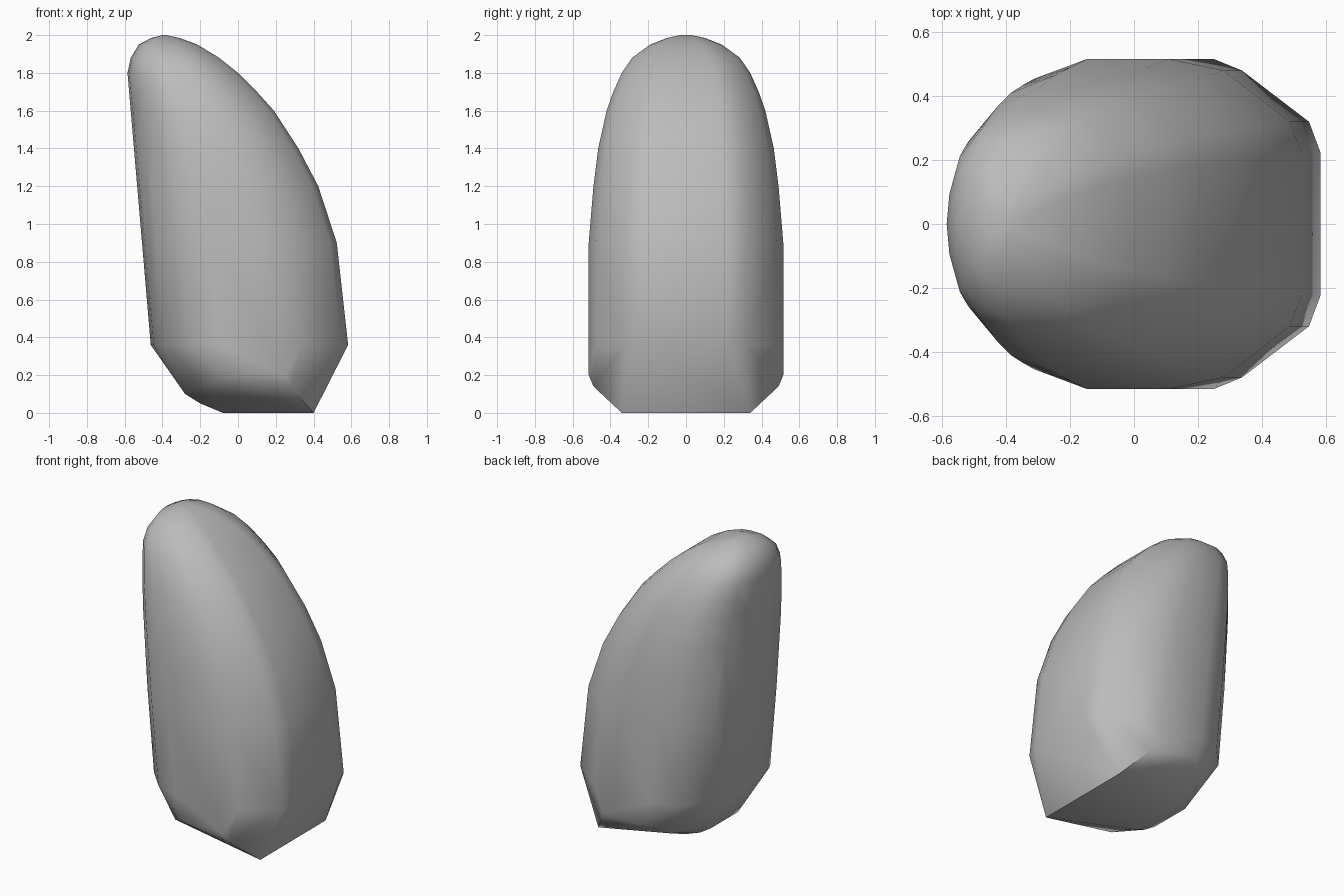
import bpy
import bmesh
import math

if "Cube" in bpy.data.objects:
    bpy.data.objects.remove(bpy.data.objects["Cube"], do_unlink=True)

# Material
stone = bpy.data.materials.new("stone grey")
stone.use_nodes = True
grey = (0.5, 0.5, 0.5, 1)
stone.diffuse_color = grey
stone.node_tree.nodes["Principled BSDF"].inputs["Base Color"].default_value = grey

# Half outline of every level section: length and width fractions
outline = [(1, .43), (.93, .62), (.53, .93), (.2, 1), (-.3, 1),
           (-.62, .88), (-.86, .62), (-.97, .28), (-1, 0)]
# Level sections: height, x min, x max, half width
levels = [(.36, -.462, .583, .515), (.9, -.508, .523, .515), (1.2, -.533, .425, .49),
          (1.4, -.55, .32, .465), (1.6, -.568, .19, .42), (1.7, -.576, .1, .385),
          (1.8, -.585, 0, .34), (1.88, -.568, -.1, .285), (1.95, -.525, -.215, .19),
          (1.985, -.46, -.31, .1), (2, -.4, -.38, .03)]
# Cut corners of the foot, mirrored in y
foot = [(.4, .34, 0), (-.08, .12, 0), (-.2, .14, .05), (-.28, .14, .1),
        (-.35, .12, .2), (-.17, .41, .14), (.28, .49, .14),
        (.25, .515, .2), (-.05, .515, .2)]

points = list(foot)
for z, low, high, half in levels:
    mid, reach = (low + high) / 2, (high - low) / 2
    points += [(mid + reach * u, half * v, z) for u, v in outline]

# Boulder: rounded hull around the sections
bm = bmesh.new()
for x, y, z in points:
    for side in (1, -1):
        bm.verts.new((x, y * side, z))
bmesh.ops.remove_doubles(bm, verts=bm.verts, dist=.001)
hull = bmesh.ops.convex_hull(bm, input=bm.verts)
loose = {g for g in hull["geom_interior"] + hull["geom_unused"]
         if isinstance(g, bmesh.types.BMVert)}
bmesh.ops.delete(bm, geom=list(loose), context="VERTS")
bmesh.ops.recalc_face_normals(bm, faces=bm.faces)
mesh = bpy.data.meshes.new("boulder")
bm.to_mesh(mesh)
bm.free()
mesh.materials.append(stone)
boulder = bpy.data.objects.new("boulder", mesh)
bpy.context.collection.objects.link(boulder)

# Smooth flanks with crisp foot edges
bpy.ops.object.select_all(action="DESELECT")
boulder.select_set(True)
bpy.context.view_layer.objects.active = boulder
bpy.ops.object.shade_smooth_by_angle(angle=math.radians(45))
